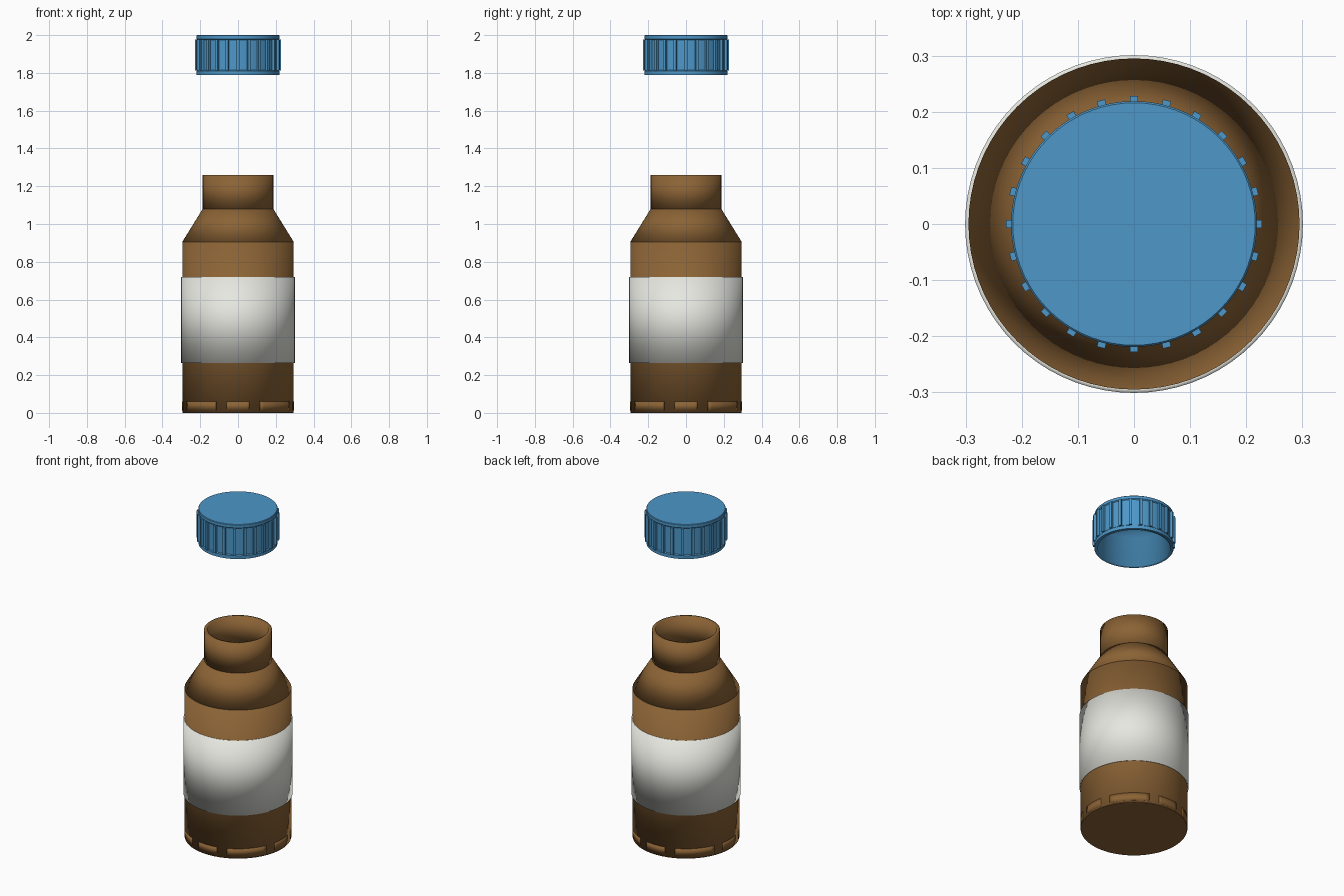
import bpy
import bmesh
from math import sin, cos, pi, radians
from mathutils import Matrix

default = bpy.data.objects.get("Cube")
if default:
    bpy.data.objects.remove(default, do_unlink=True)

SEGMENTS = 72


def material(name, rgb):
    mat = bpy.data.materials.new(name)
    mat.use_nodes = True
    mat.diffuse_color = (*rgb, 1)
    mat.node_tree.nodes["Principled BSDF"].inputs["Base Color"].default_value = (*rgb, 1)
    return mat


AMBER = material("amber brown", (0.26, 0.125, 0.036))
WHITE = material("label white", (0.82, 0.82, 0.77))
BLUE = material("cap blue", (0.075, 0.31, 0.58))


def finish(name, bm, mat, smooth=None):
    """Make an object; smooth is 'full', 'angle' or None."""
    bmesh.ops.recalc_face_normals(bm, faces=bm.faces)
    mesh = bpy.data.meshes.new(name)
    bm.to_mesh(mesh)
    bm.free()
    mesh.materials.append(mat)
    obj = bpy.data.objects.new(name, mesh)
    bpy.context.collection.objects.link(obj)
    bpy.ops.object.select_all(action='DESELECT')
    obj.select_set(True)
    bpy.context.view_layer.objects.active = obj
    if smooth == 'full':
        bpy.ops.object.shade_smooth()
    elif smooth == 'angle':
        bpy.ops.object.shade_smooth_by_angle(angle=radians(30))
    return obj


def lathe(name, profile, mat, smooth, hollow=False):
    """Turn a profile of (radius, height) about z; cap the ends or close it as a ring."""
    bm = bmesh.new()
    angles = [2 * pi * i / SEGMENTS for i in range(SEGMENTS)]
    rings = [[bm.verts.new((r * cos(a), r * sin(a), z)) for a in angles] for r, z in profile]
    pairs = list(zip(rings, rings[1:]))
    if hollow:
        pairs.append((rings[-1], rings[0]))
    else:
        bm.faces.new(rings[0])
        bm.faces.new(rings[-1])
    for low, high in pairs:
        for i in range(SEGMENTS):
            j = (i + 1) % SEGMENTS
            bm.faces.new((low[i], low[j], high[j], high[i]))
    return finish(name, bm, mat, smooth)


# Bottle: base, body, sloped shoulder and open neck
lathe("bottle_base", [(0.294, 0), (0.294, 0.06)], AMBER, 'angle')
lathe("bottle_body", [(0.295, 0.003), (0.295, 0.905)], AMBER, 'full')
lathe("bottle_shoulder", [(0.295, 0.905), (0.187, 1.08)], AMBER, 'full')
lathe("bottle_neck", [(0.187, 1.08), (0.187, 1.26), (0.167, 1.26), (0.167, 1.08)],
      AMBER, 'full', hollow=True)

# Wrapped label
lathe("label", [(0.301, 0.265), (0.301, 0.72), (0.29, 0.72), (0.29, 0.265)],
      WHITE, 'full', hollow=True)

# Thin pads around the foot: narrow and wide ones alternate
bm = bmesh.new()
for k in range(8):
    half = radians(12 if k % 2 == 0 else 22)
    steps = 10
    columns = []
    for i in range(steps + 1):
        a = k * pi / 4 + half * (2 * i / steps - 1)
        columns.append([bm.verts.new((0.2965 * cos(a), 0.2965 * sin(a), z)) for z in (0.012, 0.06)])
    for left, right in zip(columns, columns[1:]):
        bm.faces.new((left[0], right[0], right[1], left[1]))
pads = finish("foot_pads", bm, AMBER, 'angle')
thick = pads.modifiers.new("thickness", 'SOLIDIFY')
thick.thickness = 0.003

# Screw cap: hollow shell with a raised band at top and bottom
lathe("cap_shell", [(0.2, 1.79), (0.219, 1.79), (0.219, 1.81), (0.214, 1.815), (0.214, 1.975),
                    (0.219, 1.98), (0.219, 1.997), (0.216, 2.0)], BLUE, 'angle').name = "cap_outer"
shell = bpy.data.objects["cap_outer"]
bm = bmesh.new()
bm.from_mesh(shell.data)
bm.faces.ensure_lookup_table()
floor = min((f for f in bm.faces if len(f.verts) == SEGMENTS), key=lambda f: f.calc_center_median().z)
moved = bmesh.ops.extrude_discrete_faces(bm, faces=[floor])["faces"]
bmesh.ops.translate(bm, verts=moved[0].verts, vec=(0, 0, 0.18))
bm.to_mesh(shell.data)
bm.free()

# Grip ribs around the cap
bm = bmesh.new()
COUNT = 24
for k in range(COUNT):
    place = (Matrix.Rotation(2 * pi * k / COUNT, 4, 'Z')
             @ Matrix.Translation((0.218, 0, 1.895))
             @ Matrix.Diagonal((0.02, 0.015, 0.165, 1)))
    bmesh.ops.create_cube(bm, size=1, matrix=place)
finish("cap_ribs", bm, BLUE)
